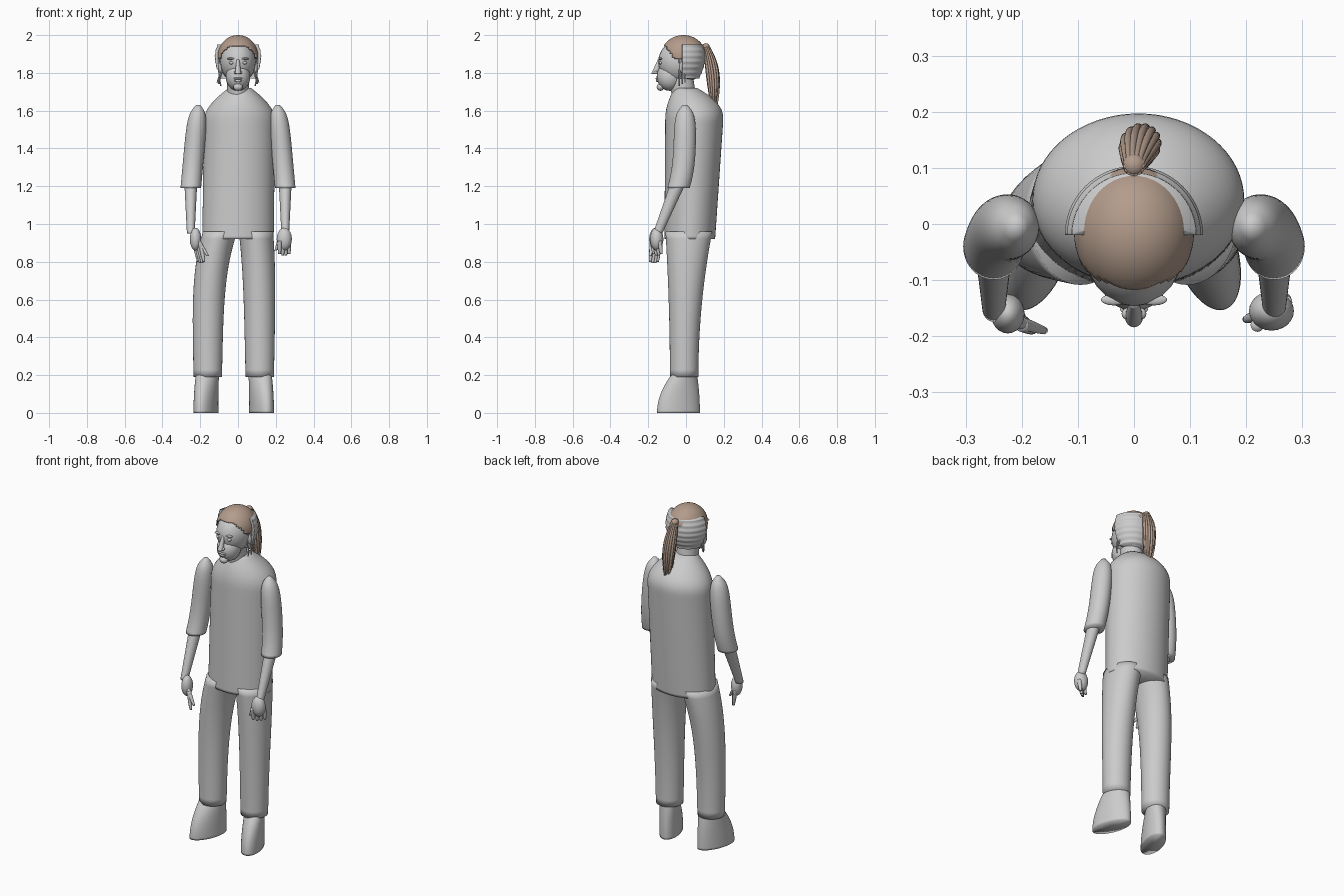
import bpy, bmesh, math
from mathutils import Vector

cube = bpy.data.objects.get("Cube")
if cube:
    bpy.data.objects.remove(cube, do_unlink=True)


def material(name, red, green, blue):
    mat = bpy.data.materials.new(name)
    mat.use_nodes = True
    color = (red, green, blue, 1)
    mat.diffuse_color = color
    mat.node_tree.nodes["Principled BSDF"].inputs["Base Color"].default_value = color
    return mat


GREY = material("pale grey", 0.6, 0.6, 0.6)
BROWN = material("soft brown", 0.45, 0.33, 0.26)


def mix(start, end, t):
    return start + (end - start) * t


def finish(name, bm, mat):
    bmesh.ops.recalc_face_normals(bm, faces=bm.faces)
    for face in bm.faces:
        face.smooth = True
    mesh = bpy.data.meshes.new(name)
    bm.to_mesh(mesh)
    bm.free()
    mesh.materials.append(mat)
    obj = bpy.data.objects.new(name, mesh)
    bpy.context.collection.objects.link(obj)
    return obj


def loft(name, low, high, shape, mat=GREY, steps=10, sides=24, shear=0, front=-1):
    """Skin level rings; shape(t) gives centre x, centre y, radius x, radius y."""
    bm = bmesh.new()
    crease = bm.edges.layers.float.new("crease_edge")
    rings = []
    for step in range(steps + 1):
        t = step / steps
        x, y, rx, ry = shape(t)
        ring = []
        for side in range(sides):
            angle = math.tau * side / sides
            py = max(front, y + ry * math.sin(angle))
            px = x + rx * math.cos(angle) - shear * py
            ring.append(bm.verts.new((px, py, mix(low, high, t))))
        rings.append(ring)
    for lower, upper in zip(rings, rings[1:]):
        for side in range(sides):
            bm.faces.new((lower[side - 1], lower[side], upper[side], upper[side - 1]))
    # Sharp hems at both ends
    for ring in (rings[0], rings[-1]):
        for edge in bm.faces.new(ring).edges:
            edge[crease] = 1
    obj = finish(name, bm, mat)
    smooth = obj.modifiers.new("smooth", "SUBSURF")
    smooth.levels = smooth.render_levels = 1
    return obj


def finger(name, base, tip):
    """Straight tapering digit hanging from the palm."""
    base, tip = Vector(base), Vector(tip)

    def shape(t):
        centre = tip.lerp(base, t)
        radius = mix(0.007, 0.013, math.sqrt(t))
        return centre.x, centre.y, radius, radius

    loft(name, tip.z, base.z, shape, steps=5, sides=10)


def ellipsoid(centre, radii, segments=24):
    bm = bmesh.new()
    bmesh.ops.create_uvsphere(bm, u_segments=segments, v_segments=segments, radius=1)
    bmesh.ops.scale(bm, vec=radii, verts=bm.verts)
    bmesh.ops.translate(bm, vec=centre, verts=bm.verts)
    return bm


def ball(name, centre, radii, mat=GREY):
    finish(name, ellipsoid(centre, radii), mat)


# Tunic: straight body that rounds over at the shoulders
def tunic_shape(t):
    shoulder = max(0, (t - 0.8) / 0.2)
    return (0.01 * t, mix(0.02, 0.05, t) * (1 - shoulder ** 2),
            mix(0.19, 0.06, shoulder ** 1.7),
            mix(mix(0.135, 0.16, t), 0.06, shoulder ** 2))


loft("tunic", 0.92, 1.72, tunic_shape, steps=25, sides=32)


# Trousers, shoes, sleeves and forearms
def build_limbs(side, s, hip, ankle):
    def trouser(t):
        return (mix(ankle, hip, t ** 4), mix(-0.01, 0.015, t * t),
                mix(0.076, 0.092, t), mix(0.076, 0.125, t * t))

    def shoe(t):
        return (ankle, mix(-0.04, 0, t * t), 0.06, mix(0.115, 0.055, t * t))

    def sleeve(t):
        taper = max(0.2, math.sqrt(1 - t ** 8))
        return (s * mix(0.25, 0.21, t), -0.005 - 0.035 * (1 - t) ** 4,
                0.055 * taper, 0.06 * taper)

    def forearm(t):
        radius = mix(0.021, 0.035, t)
        return s * 0.25, mix(-0.15, -0.04, t), radius, radius * 1.2

    loft(side + "_trouser_leg", 0.19, 0.96, trouser)
    loft(side + "_shoe", 0, 0.23, shoe, shear=s * 0.25)
    loft(side + "_sleeve", 1.19, 1.63, sleeve, steps=16)
    loft(side + "_forearm", 0.95, 1.22, forearm, sides=16)


build_limbs("left", 1, 0.095, 0.115)
build_limbs("right", -1, -0.095, -0.16)

# Hands: the left hangs straight, the right turns inward
ball("left_palm", (0.245, -0.155, 0.92), (0.04, 0.035, 0.06))
ball("right_palm", (-0.225, -0.16, 0.92), (0.03, 0.035, 0.06))
for i in range(4):
    t = i / 3
    x, y = mix(0.22, 0.27, t), mix(-0.18, -0.14, t)
    short = 0.02 * abs(t - 0.5)
    finger("left_finger", (x, y, 0.91), (x, y + 0.01, 0.83 + short))
    x = mix(-0.2, -0.23, t)
    finger("right_finger", (x, y, 0.9), (x + 0.02, y - 0.01, 0.79 + short))
finger("left_thumb", (0.23, -0.16, 0.94), (0.2, -0.17, 0.86))
finger("right_thumb", (-0.22, -0.17, 0.93), (-0.16, -0.19, 0.83))

# Neck, skull, jaw and face
loft("neck", 1.67, 1.8, lambda t: (0, mix(-0.01, -0.03, t), 0.06, 0.065))
ball("skull", (0, -0.025, 1.86), (0.094, 0.122, 0.115))
ball("jaw", (0, -0.085, 1.78), (0.065, 0.07, 0.075))
loft("nose", 1.795, 1.87, lambda t: (
    0, mix(-0.165, -0.14, t), mix(0.017, 0.008, t), mix(0.02, 0.01, t)), sides=12)
ball("upper_lip", (0, -0.152, 1.77), (0.025, 0.01, 0.006))
ball("lower_lip", (0, -0.15, 1.758), (0.02, 0.01, 0.007))
ball("chin", (0, -0.135, 1.725), (0.025, 0.02, 0.02))
for s in (-1, 1):
    ball("eye", (s * 0.034, -0.134, 1.853), (0.015, 0.01, 0.008))
    ball("brow", (s * 0.036, -0.135, 1.875), (0.023, 0.01, 0.006))
    ball("nostril", (s * 0.013, -0.16, 1.802), (0.009, 0.01, 0.008))
    ball("ear", (s * 0.092, -0.015, 1.83), (0.012, 0.02, 0.034))
    # Loose curls beside the jaw
    for k in range(3):
        def curl(t):
            wave = 0.006 * math.sin(8 * t + k)
            return s * (0.09 + 0.007 * k + wave), 0.015 * k - 0.035, 0.004, 0.004

        loft("loose_curl", 1.73 + 0.01 * k, 1.88, curl, sides=8)


# Grey swept-back hair: half shell with level ridges
def shell_shape(t):
    bulge = 0.09 + 0.033 * math.sin(math.pi * 0.8 * t)
    ridge = 0.002 * math.cos(12 * math.pi * t)
    return 0, -0.02, bulge + ridge, bulge + ridge


loft("back_hair", 1.77, 1.95, shell_shape, steps=24, sides=32, front=-0.02)


# Brown hair cap, trimmed along the hairline
def hairline(y):
    if y > -0.02:
        return 1.92
    return 1.87 + 0.075 * min(1, max(0, (-0.06 - y) / 0.05))


cap = ellipsoid((0, -0.014, 1.888), (0.107, 0.12, 0.112), segments=48)
trim = []
for face in cap.faces:
    centre = face.calc_center_median()
    if centre.z < hairline(centre.y):
        trim.append(face)
bmesh.ops.delete(cap, geom=trim, context="FACES")
thickness = finish("hair_cap", cap, BROWN).modifiers.new("thickness", "SOLIDIFY")
thickness.thickness = 0.006


# Ponytail: a tapering core with strands around it
def tail_shape(t):
    radius = 0.03 * math.sin(math.pi * mix(0.15, 0.85, t))
    return 0.022 * (1 - t), 0.147 - 0.045 * t ** 3, radius, radius


loft("ponytail", 1.64, 1.95, tail_shape, BROWN, sides=16)
STRANDS = 14
for i in range(STRANDS):
    angle = math.tau * i / STRANDS

    def strand(t):
        x, y, spread, _ = tail_shape(t)
        width = 0.003 + spread / 6
        return (x + spread * math.cos(angle), y + spread * math.sin(angle),
                width, width)

    loft("ponytail_strand", 1.62 + 0.02 * (i % 3), 1.95, strand, BROWN, sides=8)
ball("hair_tie", (0, 0.105, 1.94), (0.02, 0.02, 0.017), BROWN)
